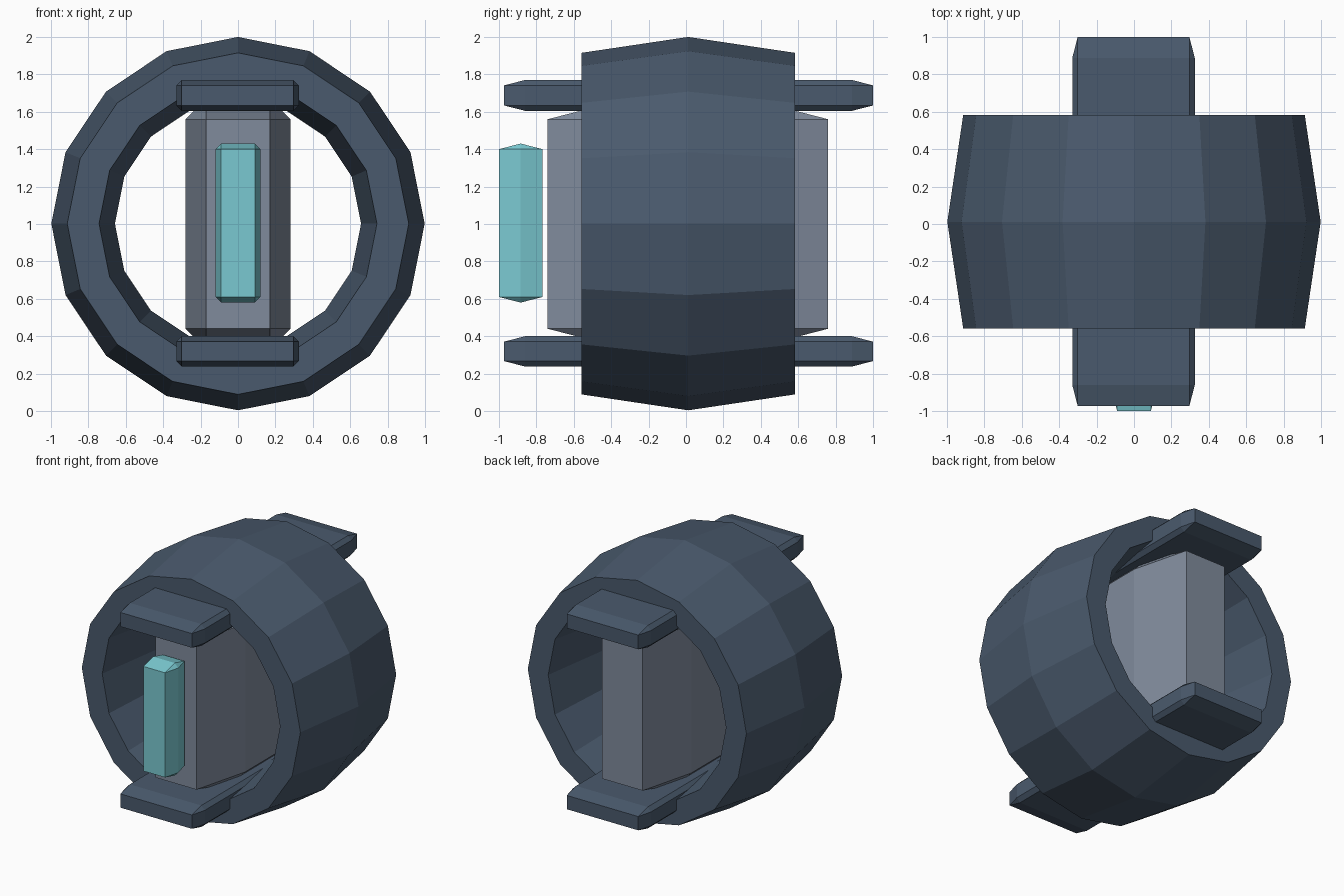
import bpy, bmesh, math
from mathutils import Matrix

if "Cube" in bpy.data.objects:
    bpy.data.objects.remove(bpy.data.objects["Cube"])

STRETCH = 3.88   # parts are elongated front to back


def material(name, rgb):
    lin = [((c / 255 + 0.055) / 1.055) ** 2.4 for c in rgb]
    m = bpy.data.materials.new(name)
    m.diffuse_color = (*lin, 1)
    m.use_nodes = True
    m.node_tree.nodes["Principled BSDF"].inputs["Base Color"].default_value = m.diffuse_color
    return m


slate = material("dark_slate", (74, 90, 109))
grey = material("cool_grey", (128, 139, 156))
teal = material("pale_teal", (122, 201, 209))


def finish(name, bm, mat):
    bmesh.ops.recalc_face_normals(bm, faces=bm.faces)
    me = bpy.data.meshes.new(name)
    bm.to_mesh(me)
    bm.free()
    me.materials.append(mat)
    ob = bpy.data.objects.new(name, me)
    bpy.context.collection.objects.link(ob)
    return ob


def chamfered_box(name, lo, hi, chamfer, mat):
    """Box between two corners; chamfer is stretched along y."""
    size = [b - a for a, b in zip(lo, hi)]
    mid = [(a + b) / 2 for a, b in zip(lo, hi)]
    bm = bmesh.new()
    bmesh.ops.create_cube(bm, size=1, matrix=Matrix.Diagonal(
        (size[0], size[1] / STRETCH, size[2], 1)))
    bmesh.ops.bevel(bm, geom=bm.edges[:], offset=chamfer, offset_type='OFFSET',
                    segments=1, affect='EDGES', clamp_overlap=True)
    bmesh.ops.transform(bm, verts=bm.verts, matrix=Matrix.Translation(mid)
                        @ Matrix.Diagonal((1, STRETCH, 1, 1)))
    return finish(name, bm, mat)


# Barrel ring: hexagonal section swept round the y axis in 16 steps
bm = bmesh.new()
loops = []
for i in range(16):
    a = math.tau * i / 16
    loop = []
    for j in range(6):
        b = math.tau * j / 6
        r = 0.828 + 0.17 * math.cos(b)
        loop.append(bm.verts.new((r * math.cos(a),
                                  0.012 + 0.17 * STRETCH * math.sin(b),
                                  1.002 + r * math.sin(a))))
    loops.append(loop)
for i in range(16):
    p, q = loops[i], loops[(i + 1) % 16]
    for j in range(6):
        k = (j + 1) % 6
        bm.faces.new((p[j], p[k], q[k], q[j]))
finish("barrel_ring", bm, slate)

# Core block inside the ring
chamfered_box("core_block", (-0.28, -0.74, 0.33), (0.28, 0.76, 1.67), 0.11, grey)

# Long plates above and below the core
chamfered_box("top_plate", (-0.33, -0.973, 1.605), (0.325, 1.0, 1.77), 0.029, slate)
chamfered_box("bottom_plate", (-0.33, -0.973, 0.238), (0.325, 1.0, 0.40), 0.029, slate)

# Front light bar
chamfered_box("light_bar", (-0.12, -1.0, 0.58), (0.12, -0.768, 1.43), 0.0298, teal)
